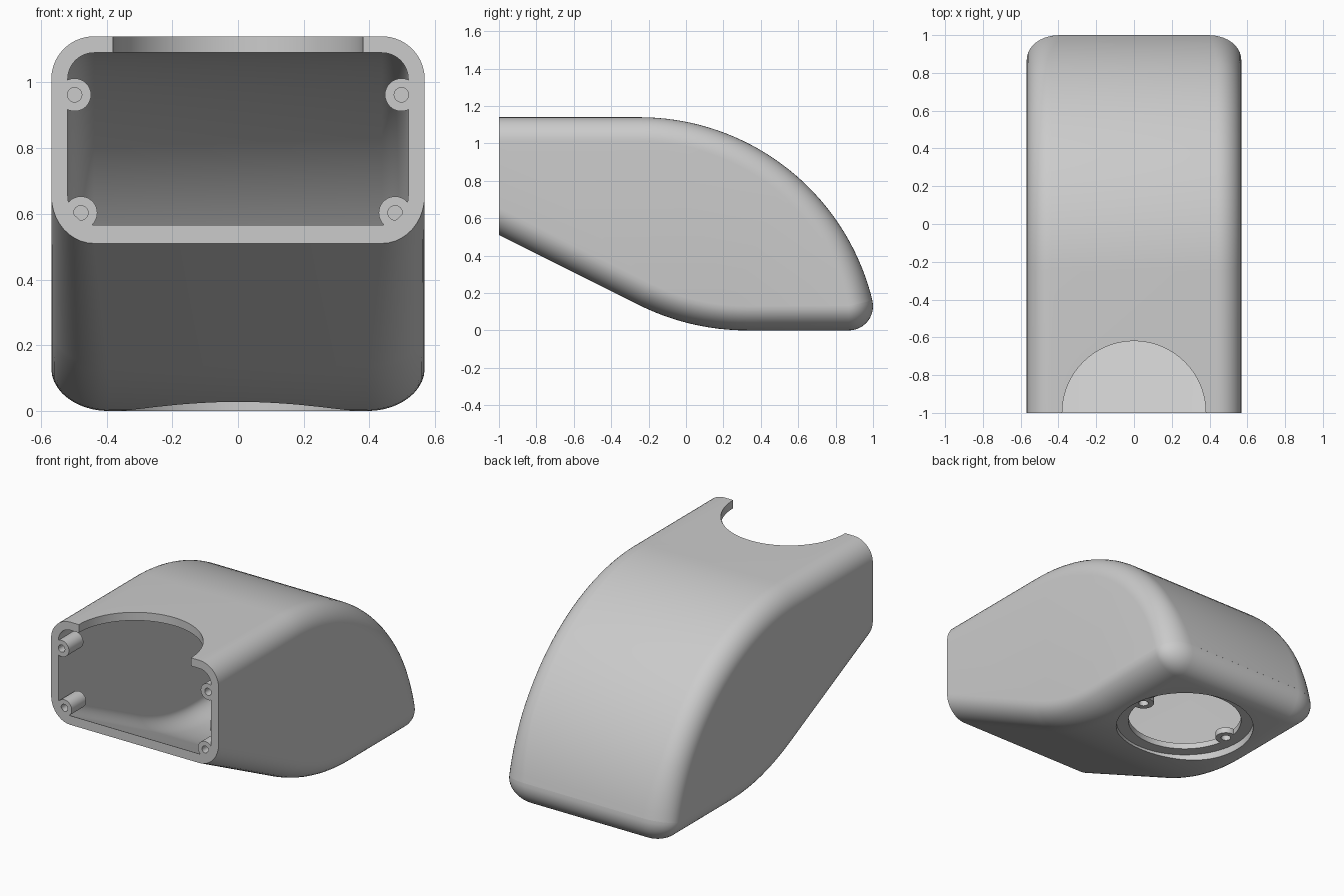
import bpy, bmesh
from math import sin, cos, radians, atan2, hypot, degrees
from mathutils import Matrix

cube = bpy.data.objects.get("Cube")
if cube:
    bpy.data.objects.remove(cube, do_unlink=True)

grey = bpy.data.materials.new("plain_grey")
grey.use_nodes = True
colour = (0.6, 0.6, 0.6, 1)
grey.diffuse_color = colour
grey.node_tree.nodes["Principled BSDF"].inputs["Base Color"].default_value = colour

HALF, TOP, WALL, CORNER = 0.568, 1.14, 0.05, 0.13


def finish(name, bm):
    bmesh.ops.remove_doubles(bm, verts=bm.verts, dist=1e-4)
    bmesh.ops.recalc_face_normals(bm, faces=bm.faces)
    mesh = bpy.data.meshes.new(name)
    bm.to_mesh(mesh)
    bm.free()
    mesh.materials.append(grey)
    ob = bpy.data.objects.new(name, mesh)
    bpy.context.collection.objects.link(ob)
    return ob


def activate(ob):
    bpy.ops.object.select_all(action='DESELECT')
    ob.select_set(True)
    bpy.context.view_layer.objects.active = ob


def combine(ob, tool, operation='DIFFERENCE'):
    tool.hide_render = True
    mod = ob.modifiers.new("combine", 'BOOLEAN')
    mod.object, mod.operation, mod.solver = tool, operation, 'EXACT'
    activate(ob)
    bpy.ops.object.modifier_apply(modifier=mod.name)
    bpy.data.objects.remove(tool, do_unlink=True)


def smooth(ob):
    activate(ob)
    bpy.ops.object.shade_smooth_by_angle(angle=radians(30))


def cylinder(name, x, y, z, r, length, axis='Z', sides=48):
    bm = bmesh.new()
    place = Matrix.Translation((x, y, z))
    if axis == 'Y':
        place = place @ Matrix.Rotation(radians(90), 4, 'X')
    bmesh.ops.create_cone(bm, cap_ends=True, segments=sides, radius1=r,
                          radius2=r, depth=length, matrix=place)
    return finish(name, bm)


def arc(cy, cz, r, a0, a1, n):
    """Side-profile points, each with its outward normal."""
    out = []
    for i in range(n + 1):
        a = radians(a0 + (a1 - a0) * i / n)
        out.append((cy + r * cos(a), cz + r * sin(a), cos(a), sin(a)))
    return out


def side_profile(front):
    big, by = 1.283, -0.25
    bz = TOP - big
    meet = degrees(atan2(CORNER - bz, 1 - CORNER - by))
    belly = arc(0.327, 1.3, 1.3, -90, -116.565, 12)
    ly, lz = belly[-1][:2]
    return ([(front, TOP, 0, 1)] + arc(by, bz, big, 90, meet, 36)
            + arc(1 - CORNER, CORNER, CORNER, meet, -90, 12) + belly
            + [(front, lz + (ly - front) / 2, 0, -hypot(1, 0.5))])


def rounded_body(name, inset, fillet, front):
    """Side profile swept across the width, with rounded long edges."""
    bm = bmesh.new()
    steps = 10
    rings = [(-1, i) for i in range(steps, -1, -1)] + [(1, i) for i in range(steps + 1)]
    rows = []
    for sign, i in rings:
        t = radians(90 * i / steps)
        d = inset + fillet * (1 - cos(t))
        row = []
        for y, z, ny, nz in side_profile(front):
            rx = fillet + 0.045 * min(1, max(0, (0.5 - z) / 0.4))
            x = HALF - inset - rx * (1 - sin(t))
            row.append(bm.verts.new((sign * x, y - ny * d, z - nz * d)))
        rows.append(row)
    n = len(rows[0])
    for a, b in zip(rows, rows[1:]):
        for i in range(n):
            j = (i + 1) % n
            bm.faces.new((a[i], a[j], b[j], b[i]))
    bm.faces.new(rows[0])
    bm.faces.new(rows[-1])
    return finish(name, bm)


# Hollow housing, open at the front
housing = rounded_body("housing", 0, 0.13, -1)
combine(housing, rounded_body("cavity", WALL, 0.08, -1.1))

# Round notch in the roof and round recess in the floor
PORT_Y, PORT_R = 0.455, 0.395
combine(housing, cylinder("roof_notch", 0, -1, 1.2, 0.38, 0.3, sides=96))
combine(housing, cylinder("floor_recess", 0, PORT_Y, 0, PORT_R, 0.3, sides=96))
smooth(housing)

# Seat ring inside the floor recess, with two screw tabs
ring = cylinder("port_ring", 0, PORT_Y, 0.062, PORT_R + 0.02, 0.036, sides=96)
combine(ring, cylinder("port_hole", 0, PORT_Y, 0.06, 0.325, 0.2, sides=96))
for side in (-1, 1):
    combine(ring, cylinder("tab", side * 0.31, PORT_Y, 0.062, 0.06, 0.036), 'UNION')
for side in (-1, 1):
    combine(ring, cylinder("tab_hole", side * 0.31, PORT_Y, 0.06, 0.028, 0.2))
smooth(ring)

# Screw bosses in the four corners of the front opening
for side, label in ((1, "left"), (-1, "right")):
    for level, x, z in (("upper", 0.497, 0.962), ("lower", 0.478, 0.603)):
        boss = cylinder(f"{level}_{label}_boss", side * x, -0.93, z, 0.05, 0.14, 'Y', 32)
        combine(boss, cylinder("screw_hole", side * x, -0.98, z, 0.022, 0.2, 'Y', 24))
        smooth(boss)
